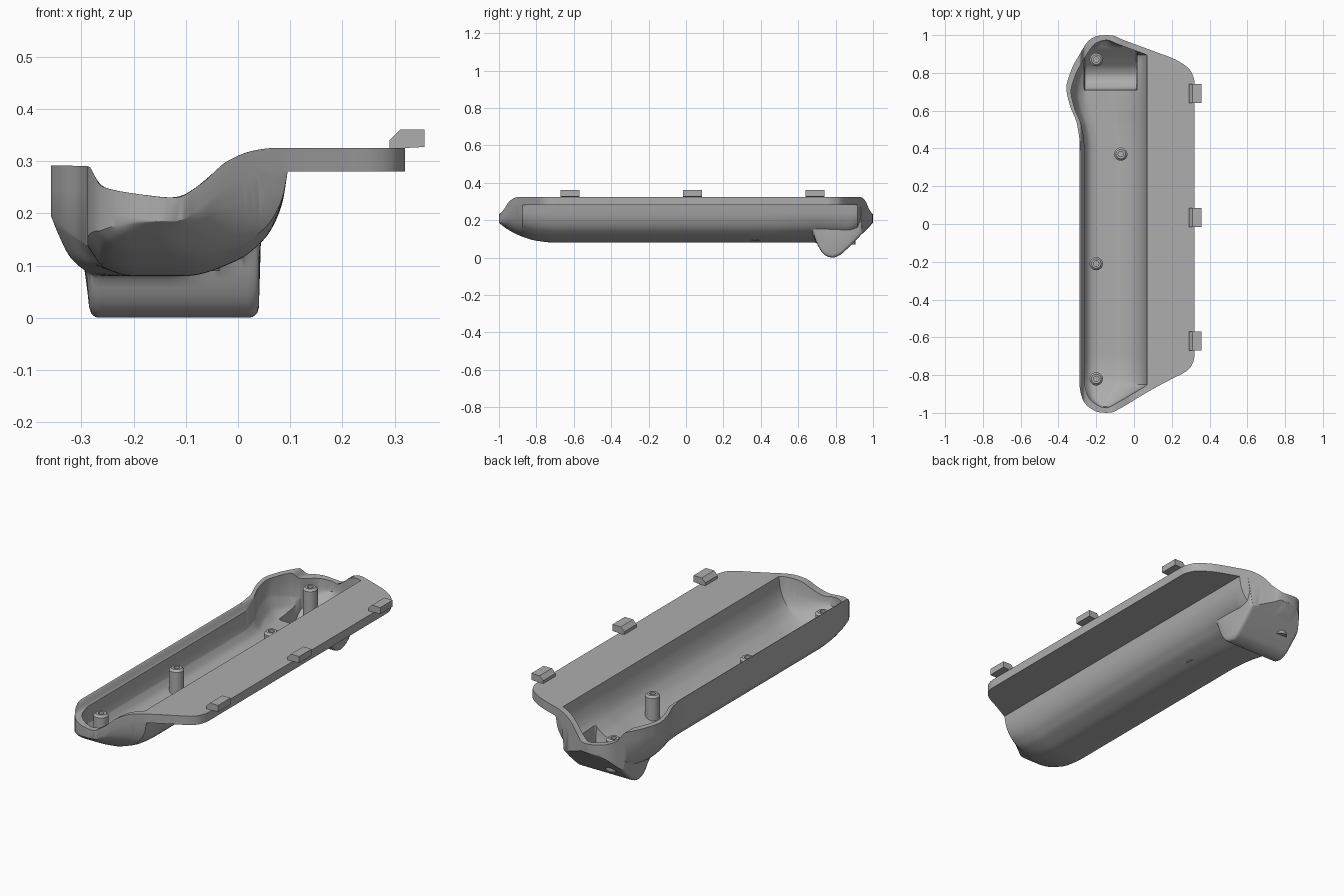
import bpy, bmesh, math

cube = bpy.data.objects.get("Cube")
if cube:
    bpy.data.objects.remove(cube, do_unlink=True)

grey = bpy.data.materials.new("plain_grey")
grey.use_nodes = True
tone = (0.42, 0.42, 0.42, 1)
grey.diffuse_color = tone
grey.node_tree.nodes["Principled BSDF"].inputs["Base Color"].default_value = tone


def curve(*pts):
    """Smooth function through points, without overshoot."""
    xs, vs = zip(*pts)
    sec = [(vs[i + 1] - vs[i]) / (xs[i + 1] - xs[i]) for i in range(len(xs) - 1)]
    slope = [sec[0]]
    for a, b in zip(sec, sec[1:]):
        slope.append(2 * a * b / (a + b) if a * b > 0 else 0)
    slope.append(sec[-1])

    def value(x):
        x = min(max(x, xs[0]), xs[-1])
        i = 0
        while i < len(sec) - 1 and x > xs[i + 1]:
            i += 1
        h = xs[i + 1] - xs[i]
        u = (x - xs[i]) / h
        w = u * u * (3 - 2 * u)
        return (vs[i] * (1 - w) + vs[i + 1] * w
                + h * u * (1 - u) * (slope[i] * (1 - u) - slope[i + 1] * u))
    return value


def finish(name, bm, smooth=True):
    bmesh.ops.remove_doubles(bm, verts=bm.verts, dist=1e-5)
    bmesh.ops.dissolve_degenerate(bm, edges=bm.edges, dist=1e-5)
    bmesh.ops.recalc_face_normals(bm, faces=bm.faces)
    mesh = bpy.data.meshes.new(name)
    bm.to_mesh(mesh)
    bm.free()
    mesh.materials.append(grey)
    obj = bpy.data.objects.new(name, mesh)
    bpy.context.scene.collection.objects.link(obj)
    if smooth:
        bpy.ops.object.select_all(action='DESELECT')
        obj.select_set(True)
        bpy.context.view_layer.objects.active = obj
        bpy.ops.object.shade_smooth_by_angle(angle=math.radians(32))
    return obj


# Plan outline, parting line, keel line and hull cross-section
left = curve((-1, -.145), (-.997, -.185), (-.985, -.215), (-.96, -.25), (-.92, -.275),
             (-.85, -.288), (.42, -.288), (.53, -.302), (.63, -.34), (.72, -.358),
             (.8, -.338), (.92, -.275), (.965, -.245), (.985, -.22), (.997, -.185), (1, -.145))
right = curve((-1, -.145), (-.997, -.115), (-.98, -.08), (-.885, .08), (-.81, .22),
              (-.785, .27), (-.75, .305), (-.7, .32), (.75, .32), (.81, .3),
              (.865, .23), (.92, .09), (.98, -.07), (.997, -.11), (1, -.145))
rim = curve((-.37, .292), (-.287, .29), (-.262, .252), (-.2, .238), (-.12, .23),
            (-.07, .257), (-.02, .3), (.03, .32), (.07, .325), (.4, .325))
keel = curve((-1, .185), (-.96, .155), (-.9, .122), (-.8, .09), (-.7, .08),
             (.86, .08), (.93, .118), (1, .185))
section = curve((0, .35), (.03, .24), (.084, .09), (.23, 0), (.49, 0), (.75, .15),
                (.856, .3), (.91, .42), (.974, .7), (1, 1))
foot = curve((.66, .2), (.7, .075), (.73, .025), (.76, .004), (.785, 0), (.82, .012),
             (.86, .045), (.93, .115), (1, .19))
BAND = 0.045
WALL = 0.025
POCKET = (-.26, .01)
FOOT = (-.285, .04)


def samples(lo, hi):
    """Positions across the hull, aligned with the foot and pocket sides."""
    knots = [lo, FOOT[0], FOOT[0] + .012, POCKET[0], POCKET[1], FOOT[1] - .012, FOOT[1], hi]
    knots = [min(max(k, lo), hi) for k in knots]
    out = [lo]
    for a, b, n in zip(knots, knots[1:], (8, 3, 3, 22, 3, 4, 14)):
        out += [a + (b - a) * i / n for i in range(1, n + 1)]
    return out


def trough(x, lo, hi, base, drop):
    t = (x - lo) / (hi - lo) if hi - lo > 1e-6 else 0
    edge = rim(lo) if t < .35 else rim(hi)
    s = section(t) + max(0, -.29 - lo) * 5 * max(0, 1 - t / .2) ** 2
    return min(base + max(0, edge - drop - base) * s, rim(x) - drop)


def foot_height(x, y, span, lift, radius):
    d = min(x - span[0], span[1] - x)
    if d < -1e-6 or y < .66:
        return 1
    d = min(max(d, 0), radius)
    return foot(y) + lift + radius - math.sqrt(radius ** 2 - (radius - d) ** 2)


def ring(y):
    lo, hi = left(y), right(y)
    hull = min(.095, hi)
    pts = [(lo, rim(lo)), (lo, rim(lo) - BAND)]
    # outer hull, then the flange edge
    for x in samples(lo, hull):
        z = trough(x, lo, hull, keel(y), BAND)
        pts.append((x, min(z, foot_height(x, y, FOOT, 0, .02))))
    pts += [(hi, rim(hi) - BAND), (hi, rim(hi))]
    # flange top to the cavity
    yi = y * 1.026
    a, b = left(yi) + WALL, min(.07, right(yi) - WALL)
    if a > b or abs(yi) >= 1:
        a = b = min(max(-.145, lo), hi)
    pts += [(hi + (b - hi) * i / 14, rim(hi + (b - hi) * i / 14)) for i in range(1, 15)]
    # cavity floor, with the pocket over the foot
    for x in reversed(samples(a, b)):
        z = rim(x)
        if b > a:
            z = trough(x, a, b, keel(y) + WALL, 0)
            if .71 < y < .95:
                z = min(z, foot_height(x, y, POCKET, .028, .004))
        pts.append((x, z))
    pts += [(a, rim(a))]
    pts += [(a + (lo - a) * i / 6, rim(a + (lo - a) * i / 6)) for i in range(1, 6)]
    return [(x, y, z) for x, z in pts]


# Hollow shell with flange, lofted from end to end
ys = [-1 + .32 * (i / 32) ** 1.8 for i in range(33)]
ys += [-.68 + 1.1 * i / 10 for i in range(1, 11)]
ys += [.42 + .24 * i / 14 for i in range(1, 15)]
ys += [.66 + .29 * i / 36 for i in range(1, 37)]
ys += [1 - .05 * (1 - i / 16) ** 1.8 for i in range(1, 17)]
bm = bmesh.new()
rings = [[bm.verts.new(p) for p in ring(y)] for y in ys]
for p, q in zip(rings, rings[1:]):
    for i in range(len(p)):
        j = (i + 1) % len(p)
        bm.faces.new((p[i], p[j], q[j], q[i]))
finish("shell", bm)


# Screw posts with a blind hole
def post(name, x, y, base, top=.23):
    outline = [(0, top - .03), (.014, top - .03), (.014, top), (.025, top),
               (.035, top - .01), (.035, base), (0, base)]
    bm = bmesh.new()
    verts = [bm.verts.new((x + r, y, z)) for r, z in outline]
    edges = [bm.edges.new(pair) for pair in zip(verts, verts[1:])]
    bmesh.ops.spin(bm, geom=verts + edges, cent=(x, y, 0), axis=(0, 0, 1),
                   angle=math.tau, steps=32)
    finish(name, bm)


post("front_post", -.2, -.82, .105)
post("middle_post", -.2, -.21, .09)
post("offset_post", -.07, .37, .09)
post("back_post", -.2, .87, .07)


# Snap tabs along the flange
def tab(name, y, half=.05):
    shape = [(.29, .325), (.29, .34), (.31, .36), (.357, .36), (.357, .327), (.32, .325)]
    bm = bmesh.new()
    face = bm.faces.new([bm.verts.new((x, y - half, z)) for x, z in shape])
    new = bmesh.ops.extrude_face_region(bm, geom=[face])["geom"]
    moved = [v for v in new if isinstance(v, bmesh.types.BMVert)]
    bmesh.ops.translate(bm, verts=moved, vec=(0, 2 * half, 0))
    finish(name, bm, smooth=False)


for label, y in (("front", -.62), ("middle", .035), ("back", .69)):
    tab(label + "_tab", y)
